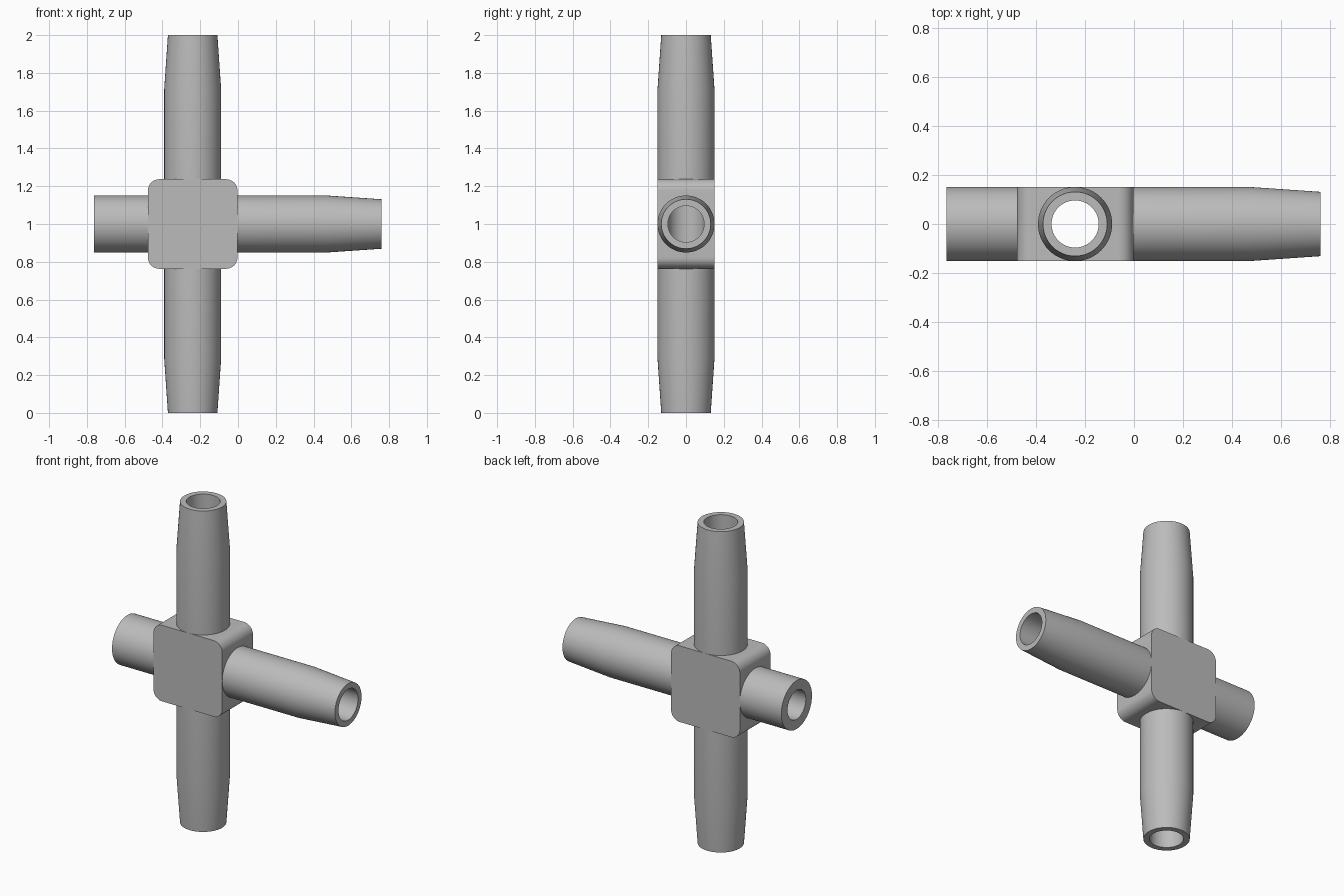
import bpy, bmesh, math
from mathutils import Matrix, Vector

if "Cube" in bpy.data.objects:
    bpy.data.objects.remove(bpy.data.objects["Cube"], do_unlink=True)

HUB = Vector((-0.24, 0, 1))   # where the bores cross
HALF = 0.237                  # half size of the square hub
R, TIP, BORE = 0.151, 0.131, 0.096
SIDES = 64

grey = bpy.data.materials.new("grey_metal")
grey.use_nodes = True
colour = (0.5, 0.5, 0.5, 1)
grey.diffuse_color = colour
grey.node_tree.nodes["Principled BSDF"].inputs["Base Color"].default_value = colour


def finish(bm, name):
    bmesh.ops.recalc_face_normals(bm, faces=bm.faces)
    mesh = bpy.data.meshes.new(name)
    bm.to_mesh(mesh)
    bm.free()
    mesh.materials.append(grey)
    obj = bpy.data.objects.new(name, mesh)
    bpy.context.collection.objects.link(obj)
    return obj


def smooth(obj):
    bpy.ops.object.select_all(action='DESELECT')
    obj.select_set(True)
    bpy.context.view_layer.objects.active = obj
    bpy.ops.object.shade_smooth_by_angle(angle=math.radians(30))


def aim(direction):
    """Turn local +z to the direction and move it to the hub centre."""
    turn = Vector((0, 0, 1)).rotation_difference(Vector(direction))
    return Matrix.Translation(HUB) @ turn.to_matrix().to_4x4()


def tube(name, direction, profile):
    """Revolve a closed (radius, distance) profile around the arm axis."""
    bm = bmesh.new()
    rings = []
    for r, h in profile:
        angles = [2 * math.pi * i / SIDES for i in range(SIDES)]
        rings.append([bm.verts.new((r * math.cos(a), r * math.sin(a), h)) for a in angles])
    for a, b in zip(rings, rings[1:] + rings[:1]):
        for i in range(SIDES):
            j = (i + 1) % SIDES
            bm.faces.new((a[i], a[j], b[j], b[i]))
    bm.transform(aim(direction))
    smooth(finish(bm, name))


def bore_cutter(name, direction, start, end):
    bm = bmesh.new()
    bmesh.ops.create_cone(bm, cap_ends=True, segments=SIDES, radius1=BORE, radius2=BORE,
                          depth=end - start,
                          matrix=Matrix.Translation((0, 0, (start + end) / 2)))
    bm.transform(aim(direction))
    obj = finish(bm, name)
    obj.hide_render = True
    return obj


# Hub: square block with four rounded edges
bm = bmesh.new()
bmesh.ops.create_cube(bm, size=2, matrix=Matrix.Diagonal((HALF, R, HALF, 1)))
edges = [e for e in bm.edges if abs(e.verts[0].co.y - e.verts[1].co.y) > 0.1]
bmesh.ops.bevel(bm, geom=edges, offset=0.06, segments=10, profile=0.5, affect='EDGES')
bm.transform(Matrix.Translation(HUB))
hub = finish(bm, "hub_block")

# Bores: one straight through vertically, one from the long side arm
cutters = [bore_cutter("vertical_cutter", (0, 0, 1), -0.4, 0.4),
           bore_cutter("side_cutter", (1, 0, 0), 0, 0.4)]
bpy.context.view_layer.objects.active = hub
for cutter in cutters:
    mod = hub.modifiers.new("bore", 'BOOLEAN')
    mod.operation = 'DIFFERENCE'
    mod.solver = 'EXACT'
    mod.object = cutter
    bpy.ops.object.modifier_apply(modifier=mod.name)
    bpy.data.objects.remove(cutter, do_unlink=True)
smooth(hub)

# Three long arms with tapered tips
tapered = [(R, HALF), (R, 0.71), (TIP, 1.0), (BORE, 1.0), (BORE, HALF)]
for name, direction in (("top_arm", (0, 0, 1)), ("bottom_arm", (0, 0, -1)),
                        ("side_arm", (1, 0, 0))):
    tube(name, direction, tapered)

# Short straight stub with a blind hole
tube("short_stub", (-1, 0, 0), [(R, HALF), (R, 0.523), (0.09, 0.523), (0.09, HALF)])
